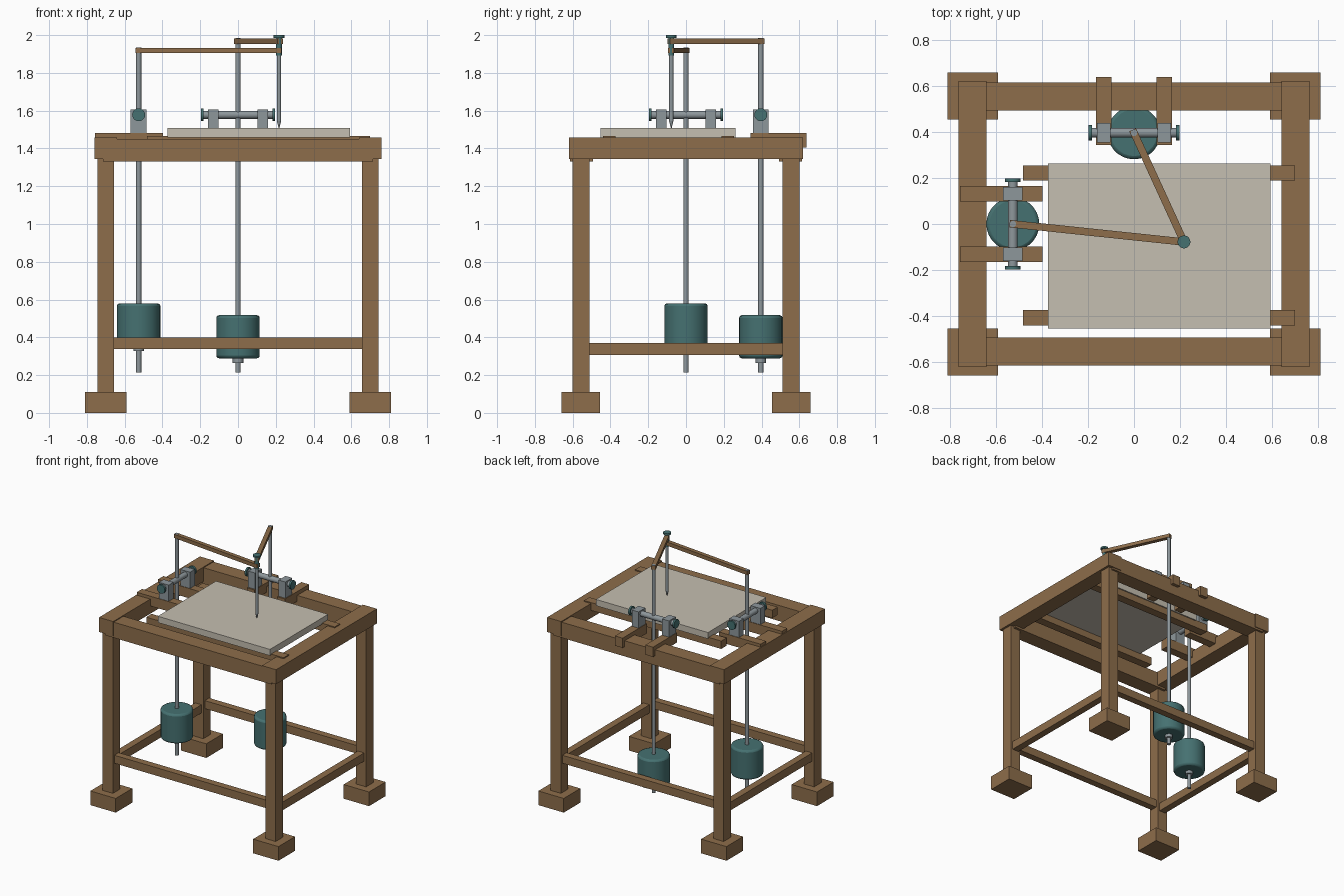
import bpy, math
from mathutils import Vector

if "Cube" in bpy.data.objects:
    bpy.data.objects.remove(bpy.data.objects["Cube"])


def material(name, rgb):
    m = bpy.data.materials.new(name)
    m.diffuse_color = (*rgb, 1)
    m.use_nodes = True
    m.node_tree.nodes["Principled BSDF"].inputs["Base Color"].default_value = m.diffuse_color
    return m


WOOD = material("wood", (0.27, 0.155, 0.07))
TEAL = material("teal_metal", (0.06, 0.165, 0.165))
STEEL = material("steel", (0.27, 0.31, 0.33))
PALE = material("pale_board", (0.56, 0.52, 0.44))


def box(name, x0, x1, y0, y1, z0, z1, mat, turn=0):
    bpy.ops.mesh.primitive_cube_add(
        size=1, location=((x0 + x1) / 2, (y0 + y1) / 2, (z0 + z1) / 2))
    ob = bpy.context.object
    ob.scale = (abs(x1 - x0), abs(y1 - y0), z1 - z0)
    ob.rotation_euler.z = turn
    ob.name = name
    ob.data.materials.append(mat)
    return ob


def rod(name, a, b, r, mat, r2=None, sides=16, bevel=0):
    a, b = Vector(a), Vector(b)
    d = b - a
    bpy.ops.mesh.primitive_cone_add(
        vertices=sides, radius1=r, radius2=r if r2 is None else r2,
        depth=d.length, location=(a + b) / 2)
    ob = bpy.context.object
    ob.rotation_euler = d.to_track_quat('Z', 'Y').to_euler()
    ob.name = name
    ob.data.materials.append(mat)
    if bevel:
        m = ob.modifiers.new("edge", 'BEVEL')
        m.width, m.segments = bevel, 2
        m.limit_method, m.angle_limit = 'ANGLE', math.radians(60)
    bpy.ops.object.shade_smooth_by_angle(angle=math.radians(35))
    return ob


def arm(name, a, b, z0, z1, width=0.032, over=0.014):
    a, b = Vector(a), Vector(b)
    d, c = b - a, (a + b) / 2
    h = d.length / 2 + over
    box(name, c.x - h, c.x + h, c.y - width / 2, c.y + width / 2, z0, z1,
        WOOD, math.atan2(d.y, d.x))


# legs and block feet
for sx in (-1, 1):
    for sy in (-1, 1):
        x, y = sx * 0.70, sy * 0.556
        box("foot", x - 0.109, x + 0.109, y - 0.102, y + 0.102, 0, 0.11, WOOD)
        box("leg", x - 0.044, x + 0.044, y - 0.044, y + 0.044, 0.11, 1.36, WOOD)

# top frame and lower stretchers
for s in (-1, 1):
    box("side_beam", s * 0.64, s * 0.761, -0.62, 0.62, 1.345, 1.458, WOOD)
    box("cross_beam", -0.716, 0.716, s * 0.493, s * 0.614, 1.33, 1.451, WOOD)
    box("cross_stretcher", -0.66, 0.66, s * 0.556 - 0.027, s * 0.556 + 0.027,
        0.338, 0.40, WOOD)
    box("side_stretcher", s * 0.70 - 0.027, s * 0.70 + 0.027, -0.515, 0.515,
        0.306, 0.37, WOOD)

# drawing board on two battens
for y in (0.221, -0.407):
    box("board_batten", -0.481, 0.70, y - 0.033, y + 0.033, 1.405, 1.466, WOOD)
box("drawing_board", -0.373, 0.592, -0.453, 0.263, 1.458, 1.507, PALE)


def pendulum(side, px, py, along_x, weight_z, top_z):
    """Pivot axle on two bearings, with a weighted hanging rod."""
    def at(t, z=1.578):
        return (px + t, py, z) if along_x else (px, py + t, z)
    for s in (-1, 1):
        c = s * 0.131
        if along_x:
            box(side + "_bearer", c - 0.033, c + 0.033, 0.342, 0.639,
                1.405, 1.481, WOOD)
            box(side + "_bearing", c - 0.029, c + 0.029, py - 0.042, py + 0.042,
                1.481, 1.607, STEEL)
        else:
            box(side + "_bearer", -0.756, -0.398, c - 0.033, c + 0.033,
                1.405, 1.481, WOOD)
            box(side + "_bearing", px - 0.042, px + 0.042, c - 0.029, c + 0.029,
                1.481, 1.607, STEEL)
        rod(side + "_axle_cap", at(s * 0.183), at(s * 0.197), 0.034, TEAL, sides=20)
    rod(side + "_axle", at(-0.185), at(0.185), 0.021, STEEL)
    rod(side + "_rod", at(0, 0.215), at(0, top_z), 0.014, STEEL)
    rod(side + "_weight", at(0, weight_z), at(0, weight_z + 0.228), 0.115, TEAL,
        sides=28, bevel=0.014)
    rod(side + "_weight_collar", at(0, weight_z - 0.024), at(0, weight_z),
        0.028, STEEL)


LEFT, BACK, PEN = (-0.526, 0), (0, 0.396), (0.217, -0.078)
pendulum("left", *LEFT, False, 0.352, 1.935)
pendulum("back", *BACK, True, 0.289, 1.984)

# linkage arms
arm("lower_arm", LEFT, PEN, 1.904, 1.933)
arm("upper_arm", BACK, PEN, 1.953, 1.981)

# pen
rod("pen_cap", (*PEN, 1.986), (*PEN, 2.0), 0.028, TEAL, sides=20)
rod("pen_sleeve", (*PEN, 1.892), (*PEN, 1.986), 0.0155, TEAL)
rod("pen_body", (*PEN, 1.545), (*PEN, 1.892), 0.011, STEEL)
rod("pen_tip", (*PEN, 1.507), (*PEN, 1.545), 0.002, STEEL, r2=0.011)
